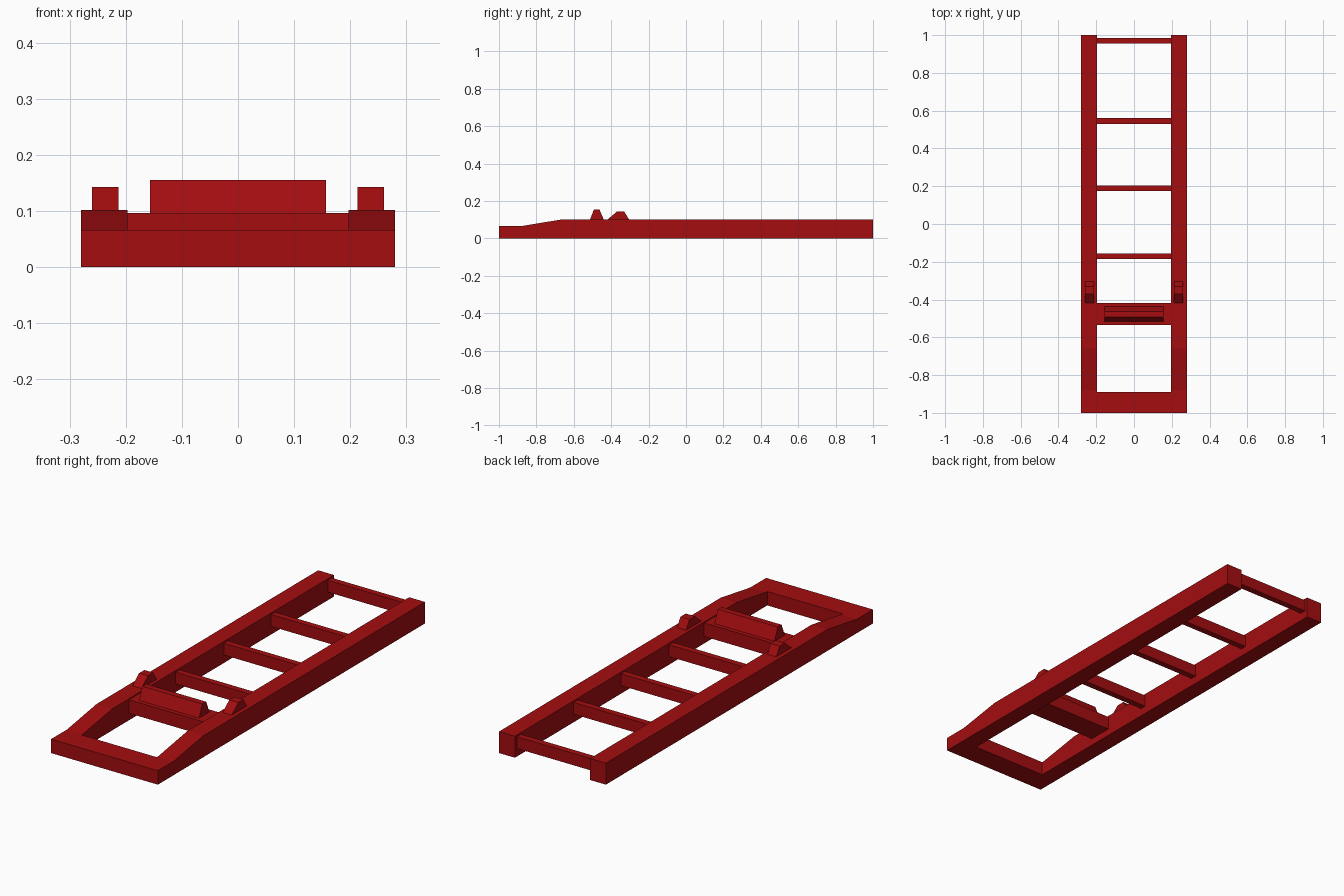
import bpy
import bmesh

cube = bpy.data.objects.get("Cube")
if cube:
    bpy.data.objects.remove(cube, do_unlink=True)

red = bpy.data.materials.new("deep red paint")
red.use_nodes = True
RED = (0.37, 0.004, 0.005, 1)
red.diffuse_color = RED
red.node_tree.nodes["Principled BSDF"].inputs["Base Color"].default_value = RED


def extrude_profile(name, profile, x0, x1):
    """Extrude a (y, z) outline along x."""
    bm = bmesh.new()
    face = bm.faces.new([bm.verts.new((x0, y, z)) for y, z in profile])
    result = bmesh.ops.extrude_face_region(bm, geom=[face])
    moved = [v for v in result["geom"] if isinstance(v, bmesh.types.BMVert)]
    bmesh.ops.translate(bm, verts=moved, vec=(x1 - x0, 0, 0))
    bmesh.ops.recalc_face_normals(bm, faces=bm.faces)
    mesh = bpy.data.meshes.new(name)
    bm.to_mesh(mesh)
    bm.free()
    mesh.materials.append(red)
    obj = bpy.data.objects.new(name, mesh)
    bpy.context.collection.objects.link(obj)
    return obj


def bar(name, y0, y1, z0, z1, half):
    return extrude_profile(name, [(y0, z0), (y1, z0), (y1, z1), (y0, z1)], -half, half)


INNER, OUTER = 0.197, 0.28
RAIL = [(-1, 0), (1, 0), (1, 0.102), (-0.66, 0.102), (-0.88, 0.066), (-1, 0.066)]
LUG = [(-0.418, 0.102), (-0.305, 0.102), (-0.33, 0.143), (-0.37, 0.143)]
RIDGE = [(-0.515, 0.097), (-0.438, 0.097), (-0.463, 0.155), (-0.492, 0.155)]

# Side rails with a sloped nose, each carrying a small stop lug
for side, sign in (("left", 1), ("right", -1)):
    extrude_profile(side + "_rail", RAIL, sign * INNER, sign * OUTER)
    extrude_profile(side + "_lug", LUG, sign * 0.213, sign * 0.26)

# Front crossbar and the middle beam with its raised ridge
bar("front_crossbar", -1, -0.89, 0, 0.066, INNER)
bar("middle_beam", -0.535, -0.418, 0.033, 0.097, INNER)
extrude_profile("beam_ridge", RIDGE, -0.157, 0.157)

# Thin rungs toward the back
for i, y in enumerate((-0.17, 0.19, 0.545, 0.97)):
    bar(f"rung_{i + 1}", y - 0.015, y + 0.015, 0.038, 0.094, INNER)
